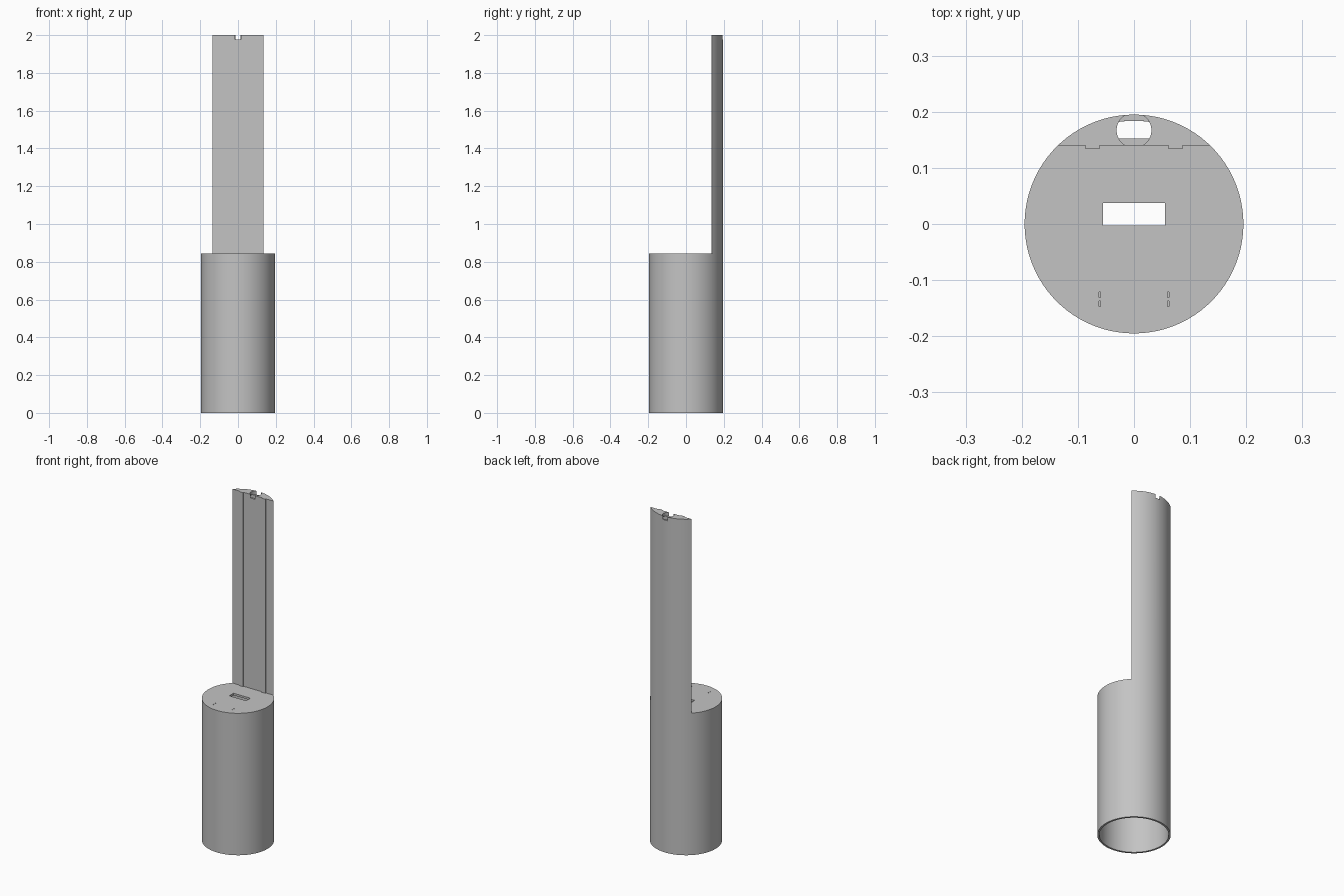
import bpy
import bmesh
import math

old = bpy.data.objects.get("Cube")
if old:
    bpy.data.objects.remove(old, do_unlink=True)

R, R_IN = 0.195, 0.184          # outer and inner radius
LID, TOP = 0.845, 2.0           # heights of the lid and the mast
FRONT = 0.14                    # front plane of the mast
WALL, CAP = 0.012, 0.02

grey = bpy.data.materials.new("plain_grey")
grey.use_nodes = True
colour = (0.55, 0.55, 0.55, 1)
grey.diffuse_color = colour
grey.node_tree.nodes["Principled BSDF"].inputs["Base Color"].default_value = colour


def prism(name, outline, z0, z1):
    """Extrude a closed xy outline between two heights."""
    bm = bmesh.new()
    face = bm.faces.new([bm.verts.new((x, y, z0)) for x, y in outline])
    up = bmesh.ops.extrude_face_region(bm, geom=[face])
    verts = [g for g in up["geom"] if isinstance(g, bmesh.types.BMVert)]
    bmesh.ops.translate(bm, verts=verts, vec=(0, 0, z1 - z0))
    bmesh.ops.recalc_face_normals(bm, faces=bm.faces[:])
    mesh = bpy.data.meshes.new(name)
    bm.to_mesh(mesh)
    bm.free()
    mesh.materials.append(grey)
    obj = bpy.data.objects.new(name, mesh)
    bpy.context.collection.objects.link(obj)
    return obj


def circle(r, cy=0.0, n=96):
    return [(r * math.cos(math.tau * i / n), cy + r * math.sin(math.tau * i / n))
            for i in range(n)]


def segment(r, y, n=48):
    """Part of a circle lying behind the line at y."""
    a = math.asin(y / r)
    angles = [a + (math.pi - 2 * a) * i / n for i in range(n + 1)]
    return [(r * math.cos(t), r * math.sin(t)) for t in angles]


def rect(x0, x1, y0, y1):
    return [(x0, y0), (x1, y0), (x1, y1), (x0, y1)]


def cut(obj, cutter):
    cutter.hide_render = True
    mod = obj.modifiers.new("cut", "BOOLEAN")
    mod.operation = "DIFFERENCE"
    mod.solver = "EXACT"
    mod.object = cutter
    bpy.ops.object.select_all(action="DESELECT")
    bpy.context.view_layer.objects.active = obj
    obj.select_set(True)
    bpy.ops.object.modifier_apply(modifier=mod.name)
    bpy.data.objects.remove(cutter, do_unlink=True)


# Column: round base with a tall segment left standing at the back
shell = prism("column_shell", circle(R), 0, TOP)
cut(shell, prism("front_cutter", rect(-0.5, 0.5, -0.5, FRONT), LID, TOP + 0.1))

# Hollow interior, open at the bottom and running up the mast
cut(shell, prism("base_cavity", circle(R_IN), -0.1, LID - WALL))
cut(shell, prism("mast_cavity", segment(R_IN, FRONT + WALL), LID - 0.1, TOP - CAP))

# Round opening in the mast cap, and the slot in the lid
cut(shell, prism("cap_hole", circle(0.031, 0.167, 48), TOP - CAP - 0.002, TOP + 0.1))
cut(shell, prism("lid_slot", rect(-0.055, 0.055, -0.003, 0.037), LID - 0.1, LID + 0.1))

# Small paired clip marks near the front of the lid
for x in (-0.061, 0.061):
    for y in (-0.126, -0.142):
        cut(shell, prism("clip_mark", rect(x - 0.0015, x + 0.0015, y - 0.005, y + 0.005),
                         LID - 0.004, LID + 0.1))

bpy.ops.object.shade_smooth_by_angle(angle=math.radians(30))

# Two thin rails up the face of the mast
for side, x in (("right", -0.074), ("left", 0.074)):
    prism(side + "_rail", rect(x - 0.0125, x + 0.0125, FRONT - 0.006, FRONT + 0.001), LID - 0.001, TOP)
